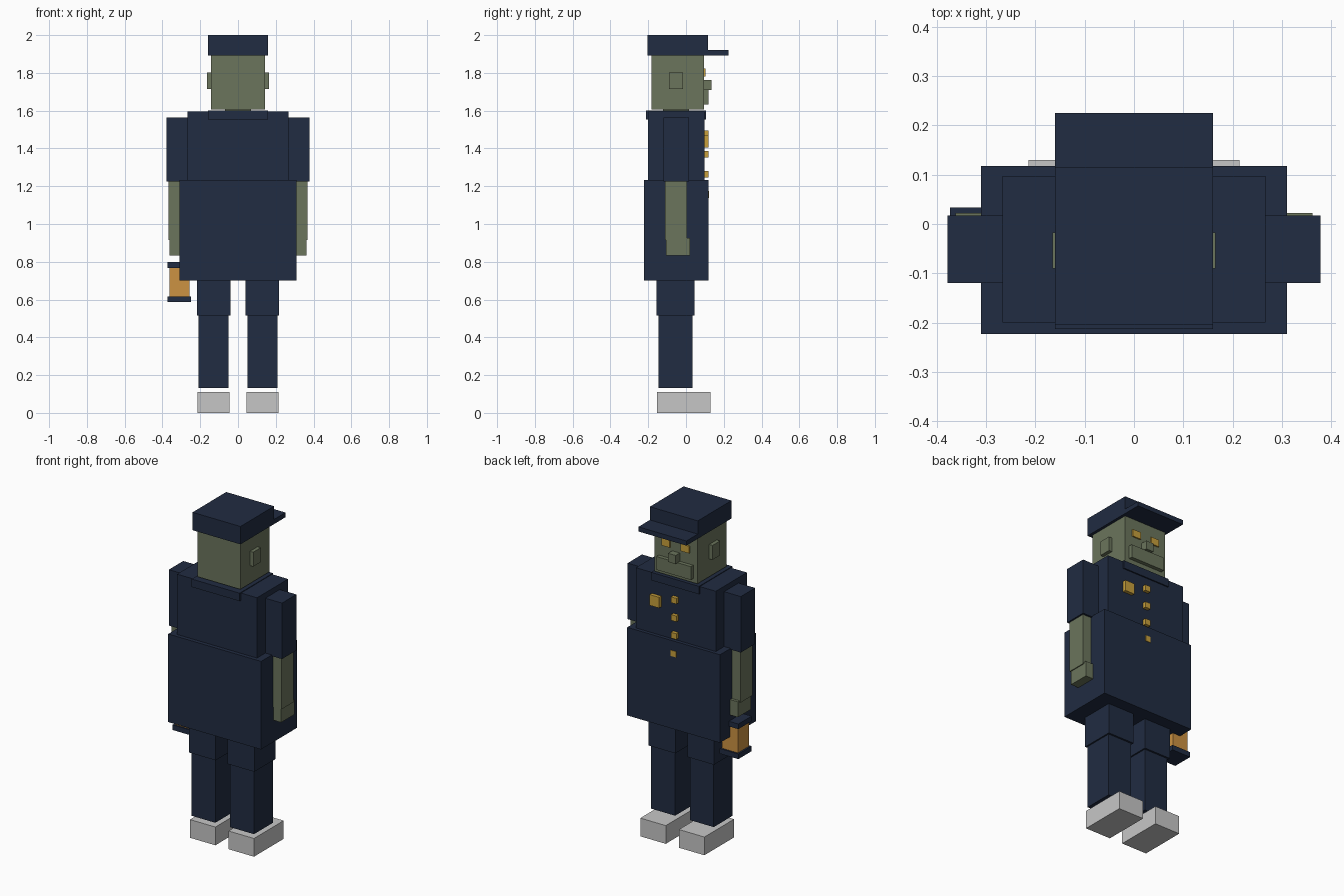
import bpy


def material(name, rgb):
    m = bpy.data.materials.new(name)
    m.diffuse_color = (*rgb, 1.0)
    return m


NAVY = material("navy cloth", (0.015, 0.025, 0.054))
SKIN = material("green skin", (0.147, 0.178, 0.107))
GOLD = material("gold", (0.578, 0.352, 0.045))
AMBER = material("amber glass", (0.604, 0.287, 0.054))
GREY = material("light grey", (0.565, 0.565, 0.565))


def box(name, x, y, z, mat):
    """Box from (min, max) ranges along each axis."""
    bpy.ops.mesh.primitive_cube_add(size=1, location=[(a + b) / 2 for a, b in (x, y, z)])
    ob = bpy.context.object
    ob.name = name
    ob.scale = [b - a for a, b in (x, y, z)]
    bpy.ops.object.transform_apply(location=False, rotation=False, scale=True)
    ob.data.materials.append(mat)


def centred(name, half, y, z, mat):
    box(name, (-half, half), y, z, mat)


def pair(name, x, y, z, mat):
    """Matching boxes on both sides of the body."""
    box("right_" + name, x, y, z, mat)
    box("left_" + name, (-x[1], -x[0]), y, z, mat)


# Head and cap
centred("cap", 0.16, (-0.205, 0.116), (1.892, 2.0), NAVY)
centred("cap_brim", 0.16, (0.05, 0.225), (1.892, 1.92), NAVY)
centred("head", 0.143, (-0.182, 0.095), (1.607, 1.892), SKIN)
centred("neck", 0.07, (-0.122, 0.015), (1.55, 1.62), SKIN)
pair("ear", (0.13, 0.165), (-0.09, -0.017), (1.715, 1.802), SKIN)

# Face
pair("eye", (0.037, 0.093), (0.085, 0.103), (1.78, 1.823), GOLD)
centred("nose", 0.025, (0.085, 0.135), (1.71, 1.762), SKIN)
centred("jaw", 0.115, (0.085, 0.118), (1.632, 1.712), SKIN)

# Coat
centred("collar", 0.16, (-0.213, 0.105), (1.552, 1.6), NAVY)
centred("chest", 0.267, (-0.2, 0.097), (1.2, 1.596), NAVY)
centred("coat_skirt", 0.31, (-0.223, 0.118), (0.7, 1.232), NAVY)

# Buttons and badge
for i in range(4):
    z = 1.477 - 0.107 * i
    y = 0.121 if i == 3 else 0.118
    centred(f"button_{i + 1}", 0.0175, (0.09, y), (z - 0.0175, z + 0.0175), GOLD)
box("badge", (0.097, 0.16), (0.09, 0.118), (1.405, 1.47), GOLD)

# Arms
pair("sleeve", (0.255, 0.378), (-0.12, 0.017), (1.225, 1.563), NAVY)
pair("forearm", (0.268, 0.368), (-0.11, 0.005), (0.915, 1.225), SKIN)
pair("hand", (0.272, 0.362), (-0.105, 0.022), (0.832, 0.925), SKIN)

# Lantern
box("lantern_top", (-0.373, -0.248), (-0.093, 0.033), (0.767, 0.798), NAVY)
box("lantern_glass", (-0.363, -0.258), (-0.083, 0.023), (0.617, 0.767), AMBER)
box("lantern_base", (-0.373, -0.248), (-0.093, 0.033), (0.586, 0.617), NAVY)

# Legs and shoes
pair("thigh", (0.04, 0.218), (-0.156, 0.045), (0.515, 0.75), NAVY)
pair("shin", (0.049, 0.209), (-0.146, 0.034), (0.132, 0.515), NAVY)
pair("shoe", (0.044, 0.214), (-0.153, 0.13), (0.0, 0.11), GREY)
